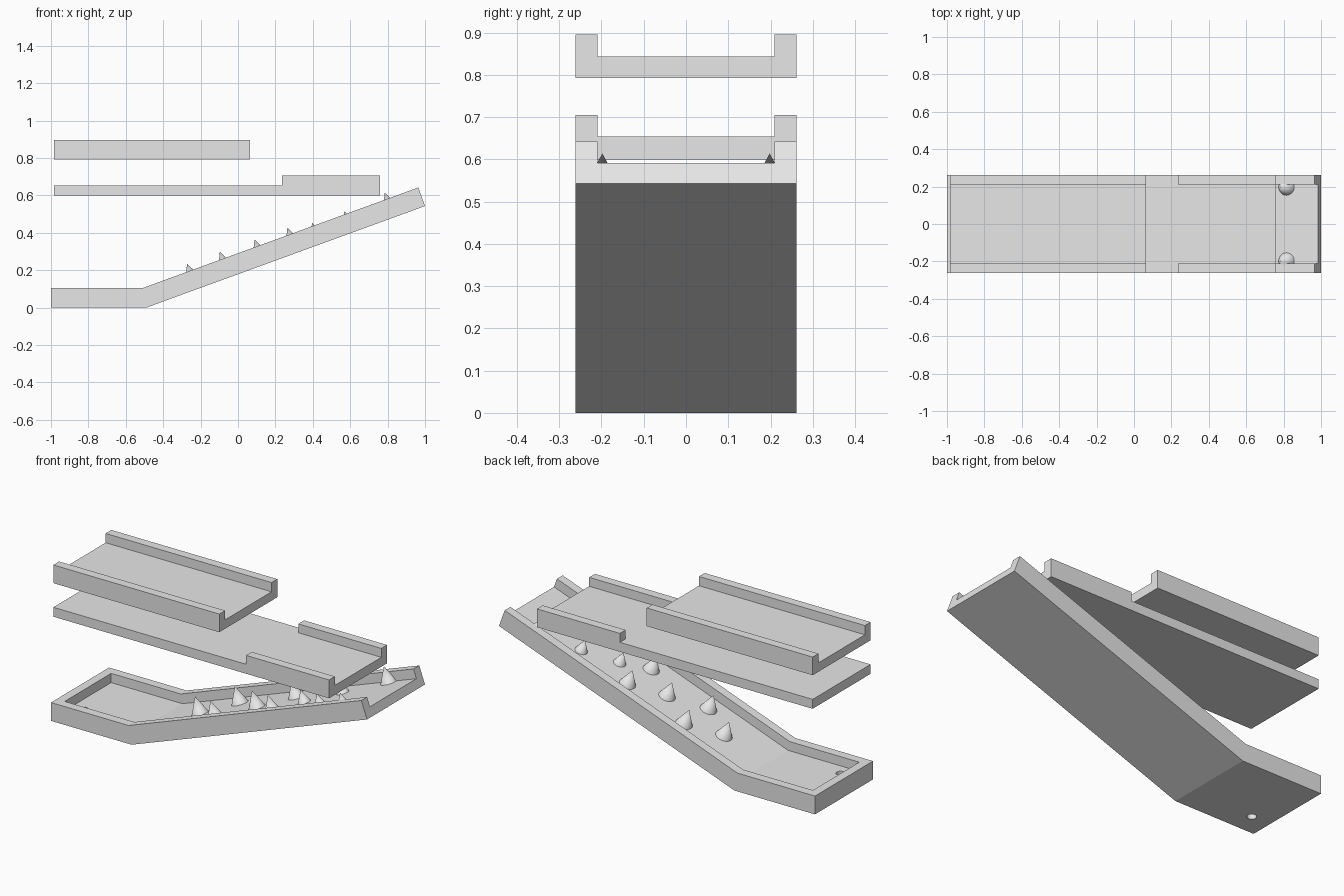
import bpy
import bmesh
from math import radians, tan
from mathutils import Matrix, Vector

cube = bpy.data.objects.get("Cube")
if cube:
    bpy.data.objects.remove(cube, do_unlink=True)

HALF = 0.262      # outer half width
INNER = 0.21      # half width between the side walls
SLOPE = radians(20)
FOLD = -0.499     # x where the chute floor starts to climb
FLOOR = 0.052     # floor thickness

grey = bpy.data.materials.new("light_grey")
grey.use_nodes = True
grey.diffuse_color = (0.8, 0.8, 0.8, 1)
grey.node_tree.nodes["Principled BSDF"].inputs["Base Color"].default_value = (0.8, 0.8, 0.8, 1)


def add_object(name, bm):
    bmesh.ops.recalc_face_normals(bm, faces=bm.faces)
    mesh = bpy.data.meshes.new(name)
    bm.to_mesh(mesh)
    bm.free()
    mesh.materials.append(grey)
    obj = bpy.data.objects.new(name, mesh)
    bpy.context.collection.objects.link(obj)
    return obj


def prism(name, points, low, high, axis):
    """Extrude a flat outline along y (xz outline) or z (xy outline)."""
    bm = bmesh.new()
    place = (lambda a, b: (a, low, b)) if axis == "y" else (lambda a, b: (a, b, low))
    face = bm.faces.new([bm.verts.new(place(a, b)) for a, b in points])
    grown = bmesh.ops.extrude_face_region(bm, geom=[face])
    verts = [v for v in grown["geom"] if isinstance(v, bmesh.types.BMVert)]
    step = Vector((0, high - low, 0)) if axis == "y" else Vector((0, 0, high - low))
    bmesh.ops.translate(bm, verts=verts, vec=step)
    return add_object(name, bm)


def rect(x0, x1, half):
    return [(x0, -half), (x1, -half), (x1, half), (x0, half)]


def cut(obj, cutter):
    cutter.hide_render = True
    mod = obj.modifiers.new("cut", "BOOLEAN")
    mod.operation = "DIFFERENCE"
    mod.solver = "EXACT"
    mod.object = cutter
    bpy.context.view_layer.objects.active = obj
    bpy.ops.object.modifier_apply(modifier=mod.name)
    bpy.data.objects.remove(cutter, do_unlink=True)


def floor_z(x):
    return FLOOR + (x - FOLD) * tan(SLOPE)


# Bent chute: flat foot with an end wall, sloping run with an open top end
chute = prism("chute", [(-1, 0), (-0.49, 0), (1, 0.543), (0.964, 0.642),
                        (-0.509, 0.105), (-1, 0.105)], -HALF, HALF, "y")
cut(chute, prism("chute_cutter", [(-0.95, FLOOR), (FOLD, FLOOR), (1.1, floor_z(1.1)),
                                  (1.1, 0.9), (-0.95, 0.9)], -INNER, INNER, "y"))

# Drain hole in the foot
bm = bmesh.new()
bmesh.ops.create_cone(bm, cap_ends=True, segments=32, radius1=0.025, radius2=0.025,
                      depth=0.3, matrix=Matrix.Translation((-0.883, -0.137, 0)))
cut(chute, add_object("drain_cutter", bm))

# Middle tray: flat slab with short side rails at one end
middle = prism("middle_tray", rect(-0.985, 0.76, HALF), 0.60, 0.705, "z")
cut(middle, prism("middle_cutter", [(-1.1, -0.4), (0.235, -0.4), (0.235, -INNER), (0.9, -INNER),
                                    (0.9, INNER), (0.235, INNER), (0.235, 0.4), (-1.1, 0.4)],
                  0.654, 0.8, "z"))

# Upper tray: channel with full length side rails
upper = prism("upper_tray", rect(-0.985, 0.065, HALF), 0.792, 0.896, "z")
cut(upper, prism("upper_cutter", rect(-1.1, 0.2, INNER), 0.843, 1, "z"))

# Spikes standing square to the sloping floor: x, y offset, radius, height
rows = [(-0.24, 0, 0.046, 0.095), (-0.065, 0.11, 0.046, 0.095), (0.12, 0, 0.046, 0.093),
        (0.295, 0.107, 0.045, 0.092), (0.42, 0, 0.035, 0.072), (0.593, 0.1, 0.035, 0.072),
        (0.815, 0.198, 0.045, 0.09)]
for x, offset, radius, height in rows:
    for y in {offset, -offset}:
        bm = bmesh.new()
        lean = Matrix.Rotation(-SLOPE, 4, "Y")
        lift = Matrix.Translation((0, 0, height / 2 - 0.001))
        bmesh.ops.create_cone(bm, cap_ends=True, segments=32, radius1=radius, radius2=0,
                              depth=height,
                              matrix=Matrix.Translation((x, y, floor_z(x))) @ lean @ lift)
        spike = add_object("spike", bm)
        bpy.ops.object.select_all(action="DESELECT")
        spike.select_set(True)
        bpy.context.view_layer.objects.active = spike
        bpy.ops.object.shade_smooth_by_angle(angle=radians(40))
